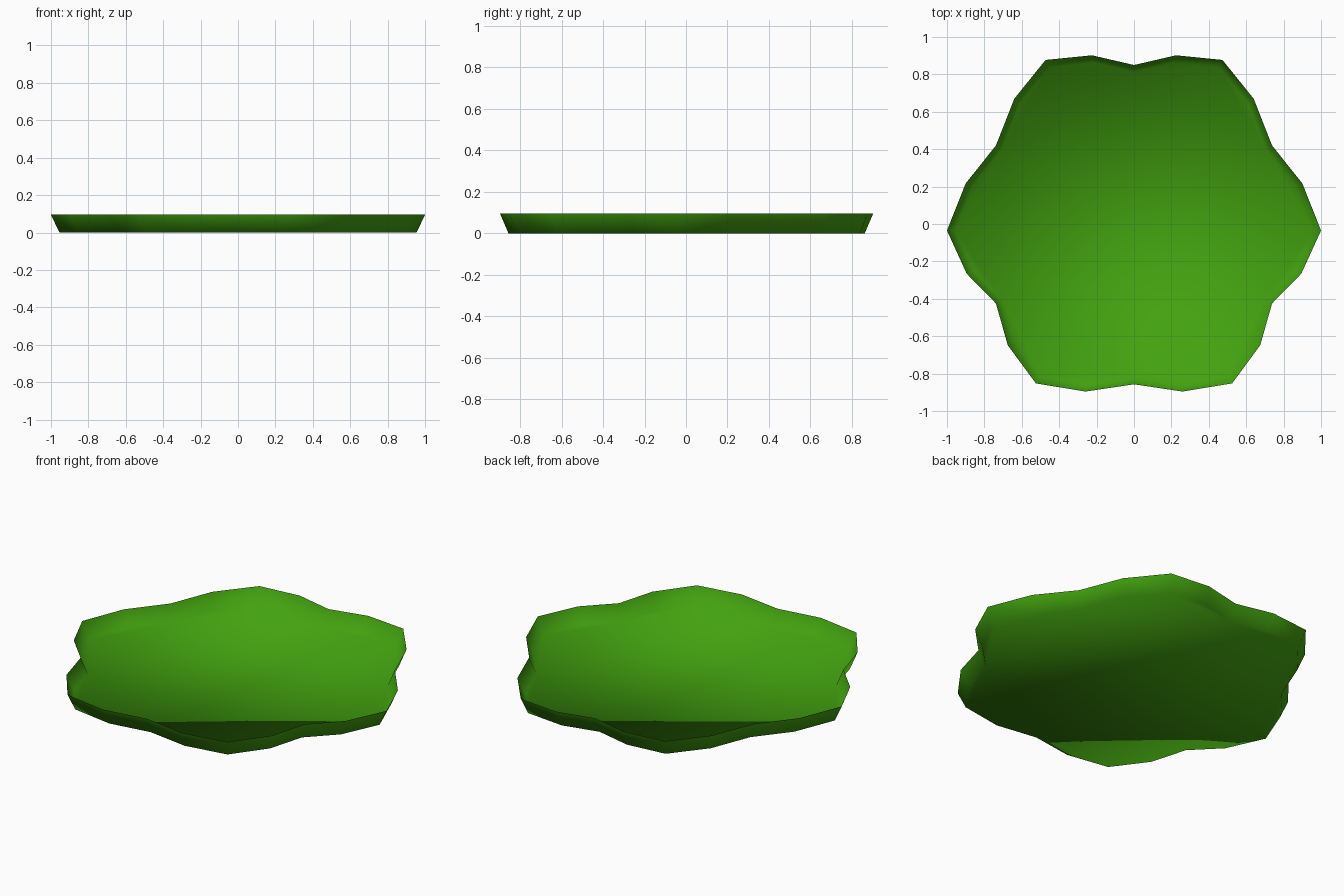
import bpy, bmesh

if "Cube" in bpy.data.objects:
    bpy.data.objects.remove(bpy.data.objects["Cube"])

# Scalloped rim outline: right half from back to front, mirrored for the left
half = [(0, 0.85), (0.225, 0.902), (0.473, 0.877), (0.64, 0.67), (0.738, 0.42),
        (0.90, 0.217), (1.0, -0.035), (0.895, -0.265), (0.738, -0.425),
        (0.675, -0.648), (0.525, -0.852), (0.26, -0.896), (0, -0.857)]
outline = half + [(-x, y) for x, y in reversed(half[1:-1])]
HEIGHT, BASE_SCALE = 0.095, 0.955

green = bpy.data.materials.new("leaf green")
green.diffuse_color = (0.055, 0.36, 0.005, 1)
green.use_nodes = True
green.node_tree.nodes["Principled BSDF"].inputs["Base Color"].default_value = green.diffuse_color

# Shallow open dish: flat floor and a flared single-skin wall
bm = bmesh.new()
base = [bm.verts.new((x * BASE_SCALE, y * BASE_SCALE, 0)) for x, y in outline]
rim = [bm.verts.new((x, y, HEIGHT)) for x, y in outline]
n = len(outline)
bm.faces.new(base[::-1])
for i in range(n):
    j = (i + 1) % n
    bm.faces.new((base[i], base[j], rim[j], rim[i]))
for f in bm.faces:
    f.smooth = True  # the whole dish is softly shaded, without sharp edges

mesh = bpy.data.meshes.new("lily_pad")
bm.to_mesh(mesh)
bm.free()
mesh.materials.append(green)
bpy.context.collection.objects.link(bpy.data.objects.new("lily_pad", mesh))
